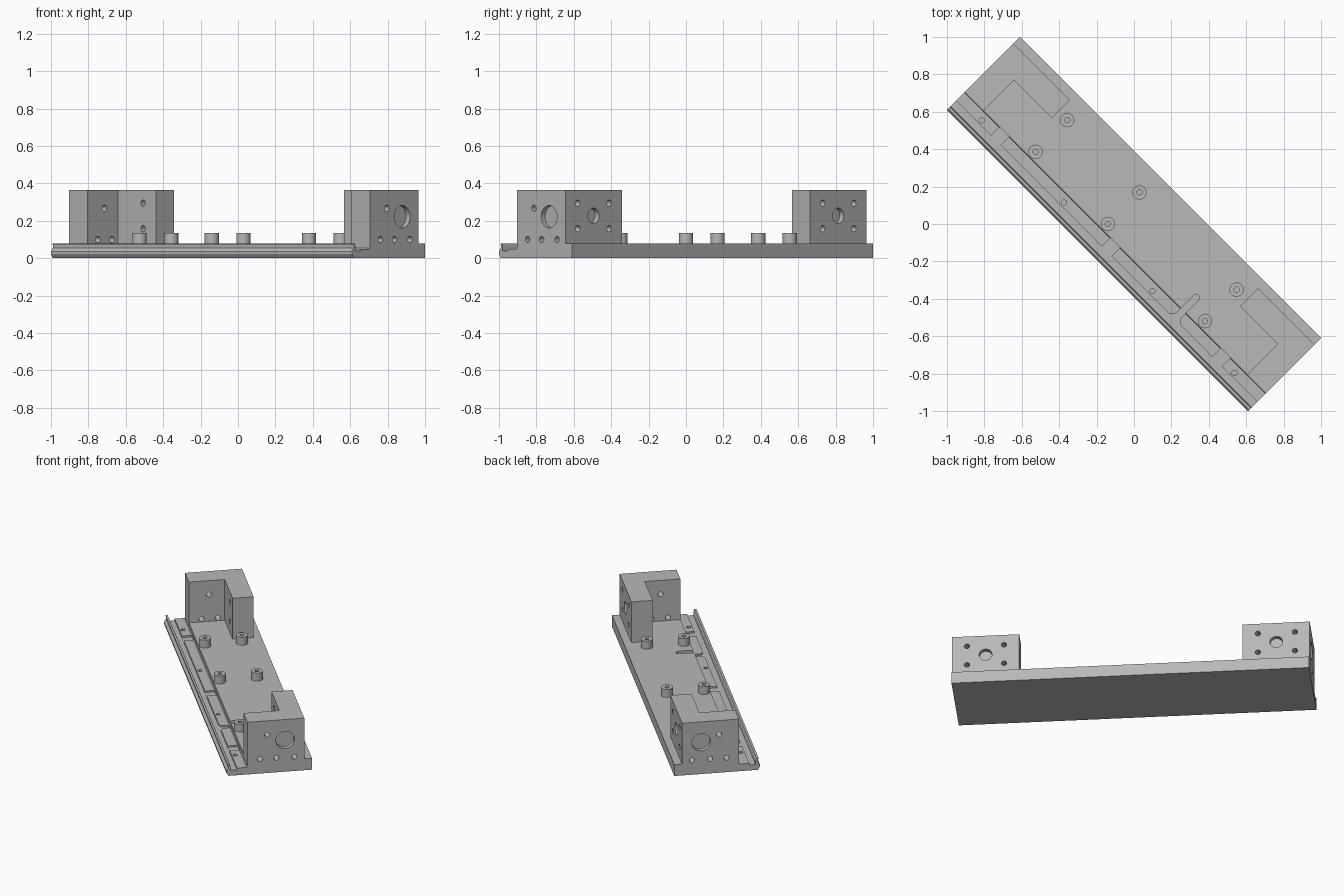
import bpy, bmesh, math
from mathutils import Matrix, Vector

if "Cube" in bpy.data.objects:
    bpy.data.objects.remove(bpy.data.objects["Cube"])

TURN = Matrix.Rotation(math.radians(-45), 4, 'Z')   # whole part lies diagonally
L, W = 1.138, 0.276                                  # half length, half width
DECK, SHELF, GROOVE, TOP = 0.08, 0.05, 0.038, 0.365
WALL = -0.14                                         # step from deck to shelf

grey = bpy.data.materials.new("machined_grey")
grey.diffuse_color = (0.48, 0.48, 0.48, 1)
grey.use_nodes = True
grey.node_tree.nodes["Principled BSDF"].inputs["Base Color"].default_value = grey.diffuse_color


def prism(bm, pts, move):
    """Extrude a closed outline along a vector."""
    face = bm.faces.new([bm.verts.new(p) for p in pts])
    ext = bmesh.ops.extrude_face_region(bm, geom=[face])
    verts = [g for g in ext['geom'] if isinstance(g, bmesh.types.BMVert)]
    bmesh.ops.translate(bm, verts=verts, vec=move)


def plan(bm, uv, z0, z1):
    prism(bm, [(u, v, z0) for u, v in uv], (0, 0, z1 - z0))


def cylinder(bm, start, end, r, n=32):
    a, b = Vector(start), Vector(end)
    rot = (b - a).to_track_quat('Z', 'Y').to_matrix().to_4x4()
    bmesh.ops.create_cone(bm, cap_ends=True, segments=n, radius1=r, radius2=r,
                          depth=(b - a).length,
                          matrix=Matrix.Translation((a + b) / 2) @ rot)


def finish(bm, name):
    bmesh.ops.recalc_face_normals(bm, faces=bm.faces[:])
    me = bpy.data.meshes.new(name)
    bm.to_mesh(me)
    bm.free()
    ob = bpy.data.objects.new(name, me)
    bpy.context.collection.objects.link(ob)
    ob.matrix_world = TURN
    me.materials.append(grey)
    return ob


def cut(ob, bm):
    cutter = finish(bm, "cutter")
    cutter.hide_render = True
    mod = ob.modifiers.new("holes", 'BOOLEAN')
    mod.operation, mod.solver, mod.object = 'DIFFERENCE', 'EXACT', cutter
    bpy.ops.object.select_all(action='DESELECT')
    bpy.context.view_layer.objects.active = ob
    ob.select_set(True)
    bpy.ops.object.modifier_apply(modifier=mod.name)
    bpy.data.objects.remove(cutter)
    bpy.ops.object.shade_smooth_by_angle(angle=math.radians(30))


# Base rail: cross-section with lip, groove, shelf and deck
section = [(W, 0), (W, DECK), (WALL, DECK), (WALL, SHELF + 0.005),
           (WALL - 0.005, SHELF), (-0.207, SHELF), (-0.207, GROOVE),
           (-0.248, GROOVE), (-0.248, 0.066), (-0.254, DECK), (-0.268, DECK),
           (-0.262, 0.07), (-0.262, 0.055), (-W, 0.035), (-W, 0.022), (-0.262, 0)]
bm = bmesh.new()
prism(bm, [(-L, v, z) for v, z in section], (2 * L, 0, 0))
base = finish(bm, "base_rail")

# Base cuts: shelf holes, notches and the cable slot
bm = bmesh.new()
for u in (-0.967, -0.346, 0.322, 0.943):
    cylinder(bm, (u, -0.184, 0.015), (u, -0.184, 0.06), 0.014, 20)
for u in (-0.838, 0, 0.835):
    plan(bm, [(u - 0.036, -0.22), (u + 0.036, -0.22),
              (u + 0.036, -0.1415), (u - 0.036, -0.1415)], GROOVE + 0.001, 0.06)
su, hw, fr = 0.514, 0.018, 0.035
arc = [(hw + fr - fr * math.cos(a), -0.207 + fr - fr * math.sin(a))
       for a in (math.pi / 2 * i / 5 for i in range(5, -1, -1))]
right = [(hw + fr, -0.22)] + arc
tip = [(hw * math.cos(math.pi * i / 8), -0.044 + hw * math.sin(math.pi * i / 8))
       for i in range(9)]
left = [(-x, y) for x, y in reversed(right)]
plan(bm, [(su + x, y) for x, y in right + tip + left], GROOVE + 0.001, 0.1)
cut(base, bm)

# Two L-shaped end blocks, mirrored
for s, name in ((-1, "rear_end_block"), (1, "front_end_block")):
    bm = bmesh.new()
    plan(bm, [(s * u, v) for u, v in ((L, WALL), (L, 0.226), (0.711, 0.226),
              (0.711, 0.09), (0.998, 0.09), (0.998, WALL))], DECK, TOP)
    block = finish(bm, name)
    bm = bmesh.new()
    # end face holes
    for v, z, r, d in ((-0.012, 0.267, 0.017, 0.16), (-0.06, 0.1, 0.017, 0.16),
                       (0.046, 0.1, 0.017, 0.16), (0.162, 0.1, 0.017, 0.16),
                       (0.103, 0.222, 0.06, 0.03)):
        cylinder(bm, (s * (L - d), v, z), (s * (L + 0.02), v, z), r)
    # back face holes
    for u, z, r, d in ((0.808, 0.294, 0.017, 0.16), (0.808, 0.158, 0.017, 0.16),
                       (1.044, 0.294, 0.017, 0.16), (1.044, 0.158, 0.017, 0.16),
                       (0.925, 0.227, 0.041, 0.03)):
        cylinder(bm, (s * u, 0.226 - d, z), (s * u, 0.25, z), r)
    cut(block, bm)

# Six standoffs with screw holes
for i, u in enumerate((-0.645, -0.099, 0.636)):
    for j, v in enumerate((-0.099, 0.14)):
        bm = bmesh.new()
        cylinder(bm, (u, v, DECK), (u, v, 0.135), 0.038)
        post = finish(bm, f"standoff_{i * 2 + j + 1}")
        bm = bmesh.new()
        cylinder(bm, (u, v, 0.09), (u, v, 0.15), 0.014, 20)
        cut(post, bm)
